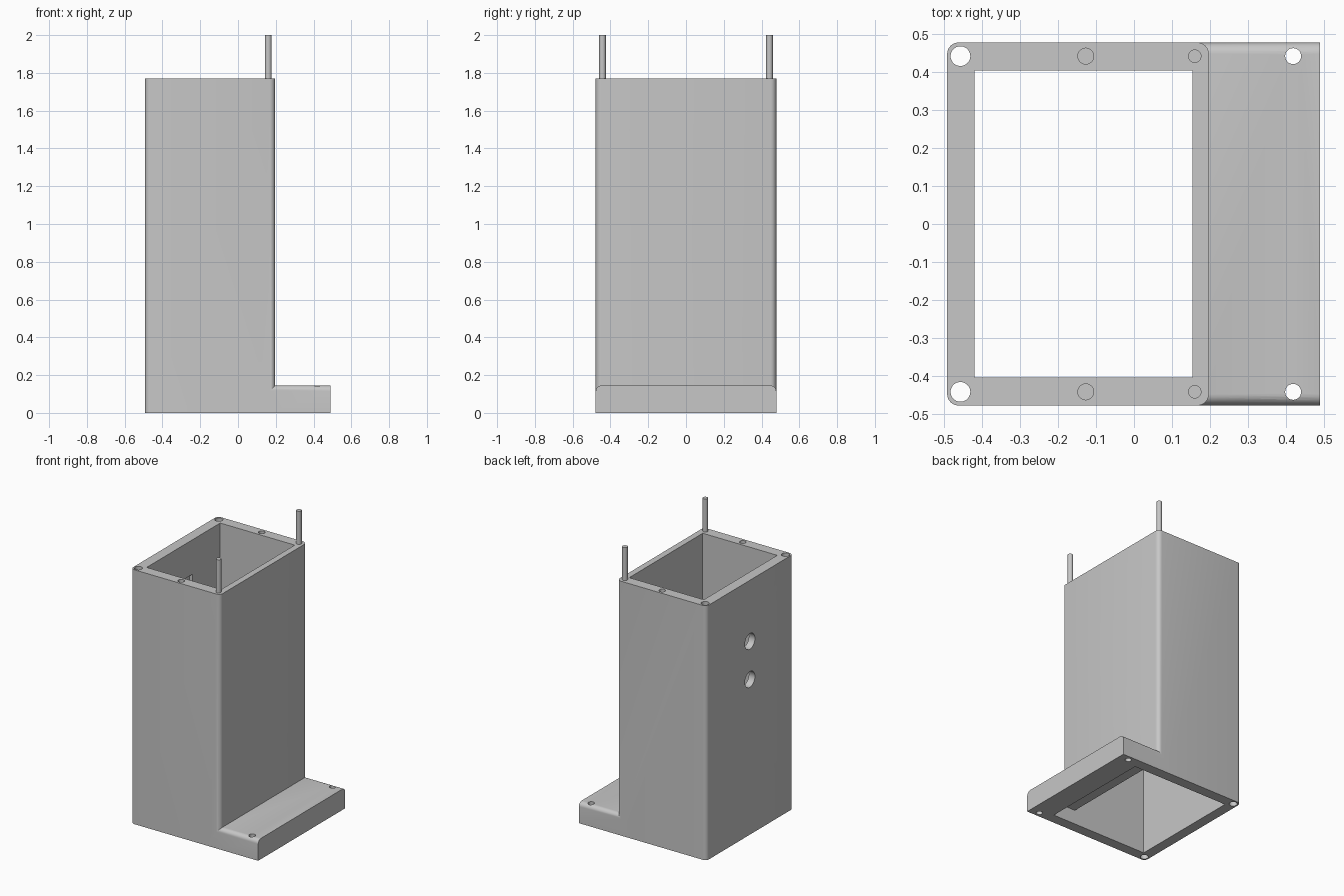
import bpy, bmesh, math
from mathutils import Vector

if "Cube" in bpy.data.objects:
    bpy.data.objects.remove(bpy.data.objects["Cube"], do_unlink=True)

grey = bpy.data.materials.new("plain grey")
grey.use_nodes = True
grey.diffuse_color = (0.57, 0.57, 0.57, 1)
grey.node_tree.nodes["Principled BSDF"].inputs["Base Color"].default_value = (0.57, 0.57, 0.57, 1)


def finish(name, bm):
    mesh = bpy.data.meshes.new(name)
    bm.to_mesh(mesh)
    bm.free()
    mesh.materials.append(grey)
    obj = bpy.data.objects.new(name, mesh)
    bpy.context.collection.objects.link(obj)
    return obj


def block(name, low, high, radius=0, rounded=None):
    """Box between two corners; edges whose midpoint and direction pass the rule get rounded."""
    low, high = Vector(low), Vector(high)
    bm = bmesh.new()
    bmesh.ops.create_cube(bm, size=1)
    for v in bm.verts:
        v.co = (low + high) / 2 + v.co * (high - low)
    if rounded:
        edges = []
        for e in bm.edges:
            a, b = e.verts[0].co, e.verts[1].co
            if rounded((a + b) / 2, (b - a).normalized()):
                edges.append(e)
        bmesh.ops.bevel(bm, geom=edges, offset=radius, segments=6, profile=0.5, affect='EDGES')
    return finish(name, bm)


def rod(name, start, end, radius, sides=32):
    start, end = Vector(start), Vector(end)
    axis = end - start
    bm = bmesh.new()
    bmesh.ops.create_cone(bm, cap_ends=True, segments=sides, radius1=radius,
                          radius2=radius, depth=axis.length)
    turn = Vector((0, 0, 1)).rotation_difference(axis).to_matrix()
    for v in bm.verts:
        v.co = turn @ v.co + (start + end) / 2
    return finish(name, bm)


def combine(target, tool, operation):
    mod = target.modifiers.new("combine", 'BOOLEAN')
    mod.operation, mod.solver, mod.object = operation, 'EXACT', tool
    bpy.context.view_layer.objects.active = target
    bpy.ops.object.modifier_apply(modifier=mod.name)
    bpy.data.objects.remove(tool, do_unlink=True)


HALF, TOP, FOOT = 0.478, 1.77, 0.145
HOLE_Y = 0.442

# Tower with rounded upright corners, joined to a foot with rounded top sides
body = block("housing", (-0.492, -HALF, 0), (0.197, HALF, TOP), 0.03,
             lambda mid, d: abs(d.z) > 0.9)
foot = block("foot", (0.1, -HALF, 0), (0.49, HALF, FOOT), 0.03,
             lambda mid, d: abs(d.x) > 0.9 and mid.z > 0.1)
combine(body, foot, 'UNION')

# Open shaft, hollow under the foot, and shallow pocket behind the side holes
cutters = [
    block("shaft", (-0.42, -0.404, -0.1), (0.154, 0.404, 2)),
    block("foot_hollow", (-0.3, -0.404, -0.2), (0.33, 0.404, 0.1)),
    block("pocket", (-0.445, -0.1, 0.89), (-0.3, 0.1, 1.53)),
]

# Bolt holes: corner holes and foot holes pass through, middle ones are blind
for s in (-1, 1):
    y = s * HOLE_Y
    cutters += [
        rod("corner_hole", (-0.457, y, -0.1), (-0.457, y, 2), 0.026),
        rod("blind_hole", (-0.127, y, TOP - 0.2), (-0.127, y, 2), 0.021),
        rod("foot_hole", (0.419, y, -0.1), (0.419, y, 0.3), 0.021),
    ]

# Two round holes in the side wall
for z in (1.08, 1.345):
    cutters.append(rod("side_hole", (-0.6, 0, z), (-0.3, 0, z), 0.055))

for tool in cutters:
    combine(body, tool, 'DIFFERENCE')

# Locating pins on the rim
pins = [rod(side + "_pin", (0.16, s * HOLE_Y, TOP - 0.01), (0.16, s * HOLE_Y, 2), 0.0175)
        for side, s in (("front", -1), ("back", 1))]

bpy.ops.object.select_all(action='DESELECT')
for obj in [body] + pins:
    obj.select_set(True)
bpy.context.view_layer.objects.active = body
bpy.ops.object.shade_smooth_by_angle(angle=math.radians(30))
